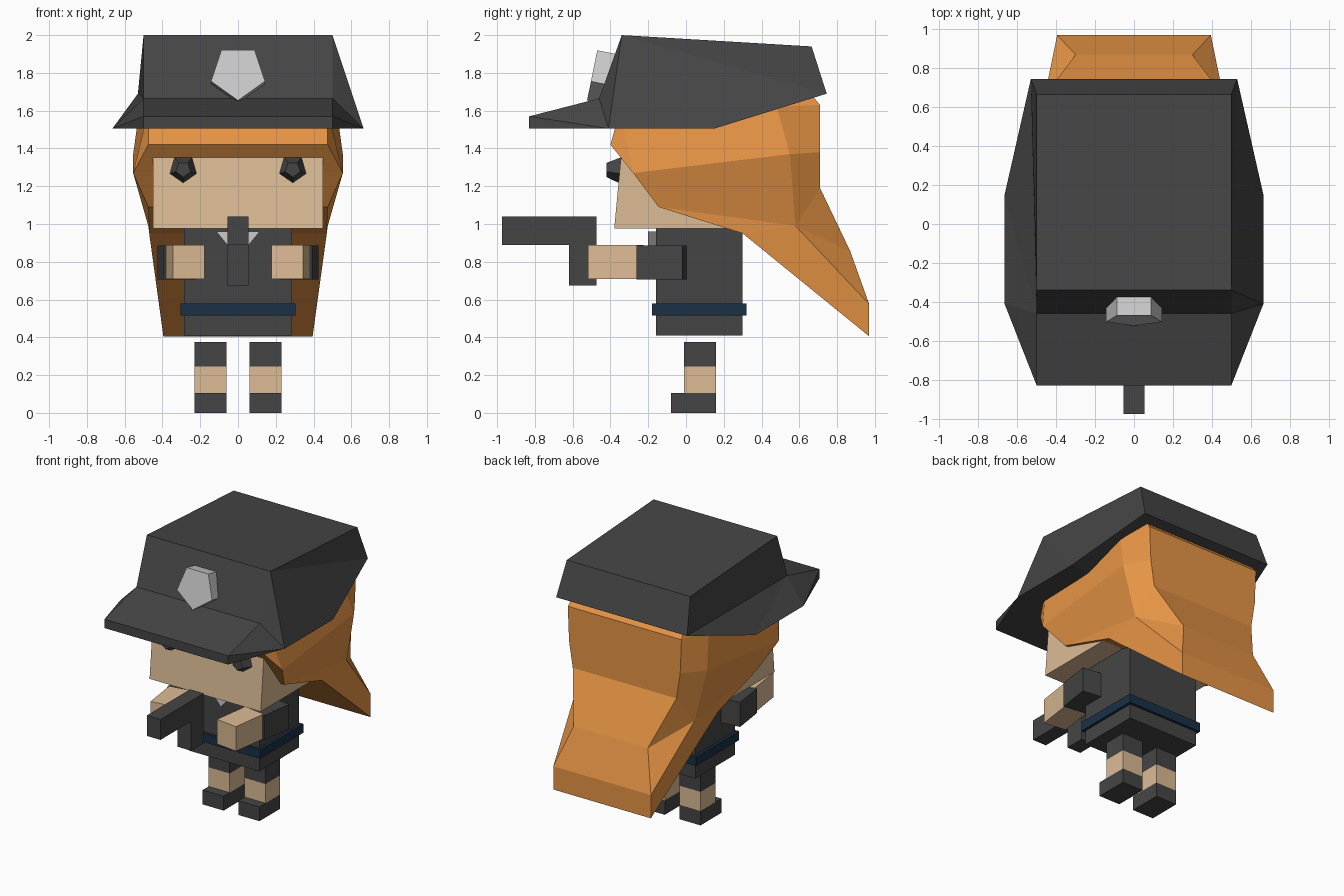
import bpy, bmesh, math
from mathutils import Matrix

if "Cube" in bpy.data.objects:
    bpy.data.objects.remove(bpy.data.objects["Cube"])


def material(name, rgb):
    m = bpy.data.materials.new(name)
    m.diffuse_color = (*rgb, 1)
    m.use_nodes = True
    m.node_tree.nodes["Principled BSDF"].inputs["Base Color"].default_value = m.diffuse_color
    return m


DARK = material("charcoal", (0.06, 0.06, 0.06))
SKIN = material("skin", (0.72, 0.5, 0.3))
ORANGE = material("orange", (0.8, 0.3, 0.06))
NAVY = material("navy", (0.01, 0.03, 0.06))
SILVER = material("silver", (0.6, 0.6, 0.6))


def finish(name, bm, mat):
    bmesh.ops.recalc_face_normals(bm, faces=bm.faces)
    me = bpy.data.meshes.new(name)
    bm.to_mesh(me)
    bm.free()
    me.materials.append(mat)
    ob = bpy.data.objects.new(name, me)
    bpy.context.collection.objects.link(ob)
    return ob


def box(name, x, y, z, mat, turn=0):
    """Box from (min, max) ranges, optionally turned about its own z axis."""
    bm = bmesh.new()
    mid = [(r[0] + r[1]) / 2 for r in (x, y, z)]
    size = [r[1] - r[0] for r in (x, y, z)]
    bmesh.ops.create_cube(bm, size=1, matrix=Matrix.Translation(mid)
                          @ Matrix.Rotation(turn, 4, 'Z') @ Matrix.Diagonal((*size, 1)))
    return finish(name, bm, mat)


def prism(name, sides, r_back, r_front, depth, centre, mat, tilt=0, roll=0):
    """Low-poly disc facing -y; corner up unless rolled."""
    bm = bmesh.new()
    bmesh.ops.create_cone(bm, cap_ends=True, segments=sides, radius1=r_back, radius2=r_front,
                          depth=depth, matrix=Matrix.Translation(centre)
                          @ Matrix.Rotation(math.pi / 2 + tilt, 4, 'X')
                          @ Matrix.Rotation(roll, 4, 'Z'))
    return finish(name, bm, mat)


def mirrored_shell(name, half, ring, right, left, mat):
    """Closed shell: outline points bridged across x, plus faces on each side."""
    bm = bmesh.new()
    r = [bm.verts.new(p) for p in half]
    l = [bm.verts.new((-x, y, z)) for x, y, z in half]
    for i, j in zip(ring, ring[1:] + ring[:1]):
        bm.faces.new((r[i], r[j], l[j], l[i]))
    for verts, faces in ((r, right), (l, left)):
        for f in faces:
            bm.faces.new([verts[i] for i in f])
    bmesh.ops.triangulate(bm, faces=[f for f in bm.faces if len(f.verts) > 4])
    return finish(name, bm, mat)


# Legs, arms and eyes, both sides
for s, side in ((1, "left"), (-1, "right")):
    def span(a, b):
        return sorted((s * a, s * b))
    leg = span(0.06, 0.23)
    box(side + "_shorts", leg, (-0.01, 0.16), (0.245, 0.375), DARK)
    box(side + "_shin", leg, (-0.01, 0.16), (0.105, 0.245), SKIN)
    box(side + "_shoe", leg, (-0.08, 0.16), (0, 0.105), DARK)
    box(side + "_sleeve", span(0.235, 0.41), (-0.25, -0.005), (0.705, 0.885), DARK, -0.14 * s)
    box(side + "_forearm", span(0.195, 0.365), (-0.508, -0.235), (0.71, 0.89), SKIN, -0.14 * s)
    prism(side + "_eye", 5, 0.08, 0.042, 0.08, (s * 0.29, -0.38, 1.29), DARK, roll=math.pi)

# Torso, belt and collar
box("torso", (-0.285, 0.285), (-0.16, 0.30), (0.41, 0.975), DARK)
box("belt", (-0.305, 0.305), (-0.18, 0.32), (0.515, 0.58), NAVY)
bm = bmesh.new()
tri = [bm.verts.new((x, -0.2, z)) for x, z in ((-0.115, 0.96), (0.115, 0.96), (0, 0.82))]
ext = bmesh.ops.extrude_face_region(bm, geom=[bm.faces.new(tri)])
bmesh.ops.translate(bm, vec=(0, 0.05, 0), verts=[v for v in ext["geom"] if isinstance(v, bmesh.types.BMVert)])
finish("collar", bm, SILVER)

# Head with a slightly slanted face
mirrored_shell("head", [(0.45, -0.38, 0.975), (0.45, -0.34, 1.4), (0.45, 0.3, 1.4), (0.45, 0.22, 0.975)],
               [0, 1, 2, 3], [(0, 1, 2, 3)], [(0, 1, 2, 3)], SKIN)

# Held tool: barrel and grip
box("barrel", (-0.055, 0.055), (-0.975, -0.475), (0.89, 1.04), DARK)
box("grip", (-0.055, 0.055), (-0.62, -0.475), (0.675, 0.89), DARK)

# Hair: fringe, cheeks and swept-back tail
hair = [(0.475, -0.35, 1.6), (0.475, -0.40, 1.42), (0.555, -0.28, 1.27), (0.475, -0.145, 1.09),
        (0.47, 0.30, 0.95), (0.395, 0.97, 0.405), (0.395, 0.97, 0.575), (0.30, 0.87, 0.855),
        (0.42, 0.71, 1.19), (0.45, 0.71, 1.38), (0.46, 0.71, 1.63), (0.45, 0.66, 1.69),
        (0.52, 0.48, 1.62), (0.555, 0.55, 1.37), (0.475, 0.58, 0.99)]
hair_sides = [(0, 1, 2), (0, 2, 13, 12), (2, 3, 14, 13), (3, 4, 14), (12, 13, 9, 10), (12, 10, 11),
              (13, 14, 8, 9), (14, 7, 8), (14, 6, 7), (14, 4, 5, 6), (0, 12, 11)]
mirrored_shell("hair", hair, list(range(12)), hair_sides, hair_sides, ORANGE)

# Cap: crown and visor in one shell, sides folded differently left and right
cap = [(0.5, -0.34, 2.0), (0.5, 0.665, 1.94), (0.53, 0.745, 1.69), (0.665, 0.15, 1.505),
       (0.665, -0.41, 1.505), (0.5, -0.83, 1.505), (0.5, -0.83, 1.57), (0.5, -0.46, 1.665)]
visor = [(7, 4, 6), (6, 4, 5)]
mirrored_shell("cap", cap, list(range(8)), [(0, 1, 2), (0, 2, 3), (0, 3, 4), (0, 4, 7)] + visor,
               [(0, 1, 2), (0, 2, 7), (2, 3, 7), (3, 4, 7)] + visor, DARK)

# Cap badge
prism("badge", 5, 0.15, 0.15, 0.11, (0, -0.44, 1.79), SILVER, tilt=-0.2, roll=math.pi)
